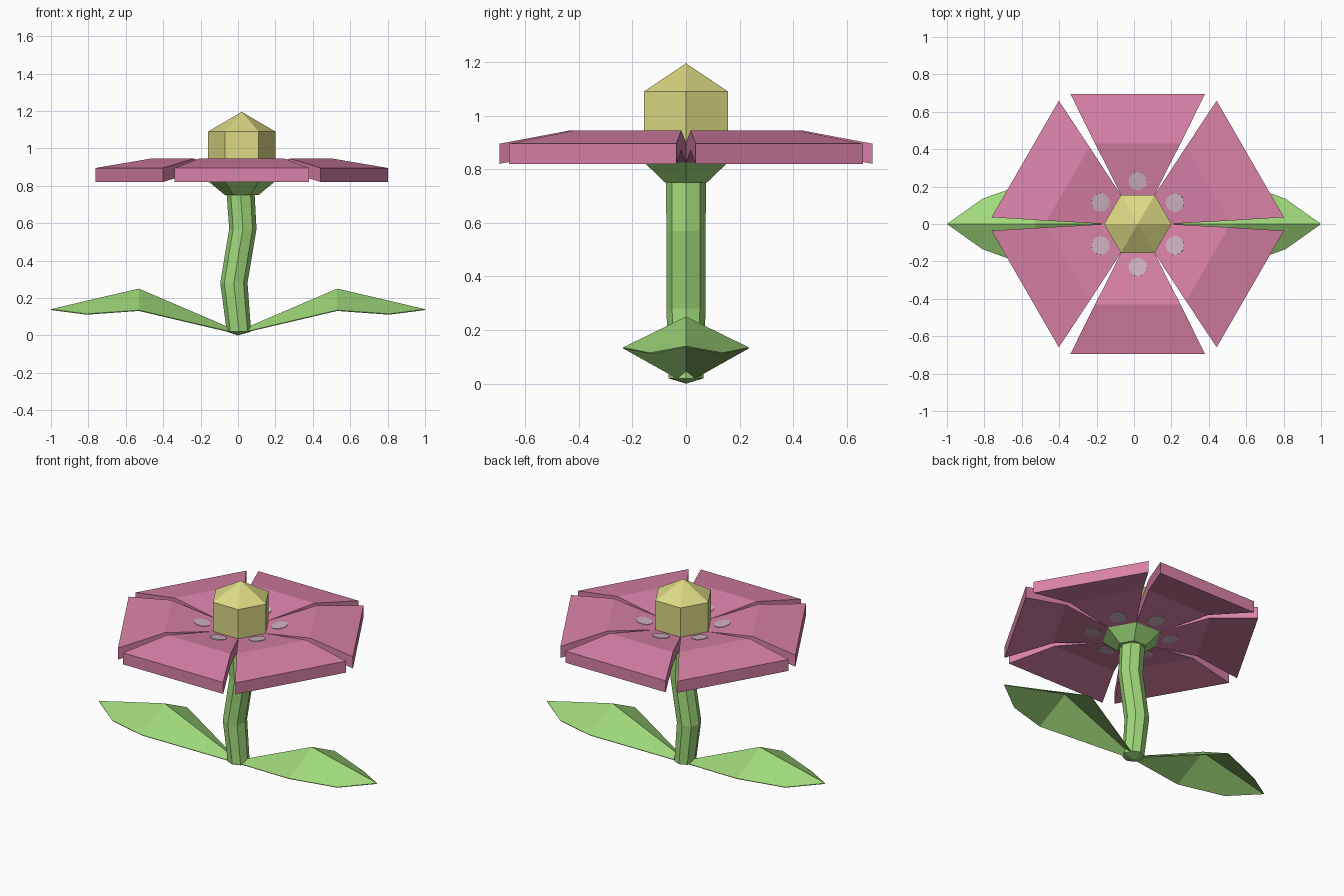
import bpy, bmesh, math
from mathutils import Vector, Matrix

if "Cube" in bpy.data.objects:
    bpy.data.objects.remove(bpy.data.objects["Cube"])

CX = 0.02  # flower head axis


def material(name, rgb):
    m = bpy.data.materials.new(name)
    lin = [((c / 255 + 0.055) / 1.055) ** 2.4 for c in rgb]
    m.diffuse_color = (*lin, 1)
    m.use_nodes = True
    m.node_tree.nodes["Principled BSDF"].inputs["Base Color"].default_value = m.diffuse_color
    return m


GREEN = material("leaf green", (160, 217, 122))
PINK = material("petal pink", (218, 130, 168))
YELLOW = material("centre yellow", (220, 217, 132))
SPOT = material("pale spot", (208, 180, 194))


def finish(bm, name, mat):
    bmesh.ops.remove_doubles(bm, verts=bm.verts, dist=1e-5)
    bmesh.ops.recalc_face_normals(bm, faces=bm.faces)
    me = bpy.data.meshes.new(name)
    bm.to_mesh(me)
    bm.free()
    me.materials.append(mat)
    ob = bpy.data.objects.new(name, me)
    bpy.context.collection.objects.link(ob)
    return ob


def loft(name, sides, rings, mat):
    """Closed tube through rings of (centre x, z, radius)."""
    bm = bmesh.new()
    loops = []
    for x, z, r in rings:
        r = max(r, 1e-7)
        loops.append([bm.verts.new((x + r * math.cos(math.tau * i / sides),
                                    r * math.sin(math.tau * i / sides), z))
                      for i in range(sides)])
    for a, b in zip(loops, loops[1:]):
        for i in range(sides):
            j = (i + 1) % sides
            bm.faces.new((a[i], a[j], b[j], b[i]))
    bm.faces.new(loops[0][::-1])
    bm.faces.new(loops[-1])
    bmesh.ops.dissolve_degenerate(bm, dist=1e-5, edges=bm.edges)
    return finish(bm, name, mat)


# Bent stem with a shallow pointed foot
loft("stem", 8, [(0, 0, 0), (0.005, 0.02, 0.065), (-0.022, 0.28, 0.073),
                 (0.026, 0.57, 0.073), (0.013, 0.77, 0.075)], GREEN)

# Flower base and domed centre
loft("flower_base", 6, [(CX, 0.75, 0.09), (CX, 0.825, 0.18)], GREEN)
loft("flower_centre", 6, [(CX, 0.825, 0.18), (CX, 1.09, 0.18), (CX, 1.195, 0)], YELLOW)

# Petals: bent wedge plates, (radius, half width, top z)
SECTIONS = [(0.155, 0.089, 0.90), (0.43, 0.228, 0.945), (0.695, 0.36, 0.895)]
THICK = 0.075


def petal(name, angle):
    bm = bmesh.new()
    loops = [[bm.verts.new(p) for p in ((r, -w, z), (r, w, z),
                                        (r, w, z - THICK), (r, -w, z - THICK))]
             for r, w, z in SECTIONS]
    for a, b in zip(loops, loops[1:]):
        for i in range(4):
            j = (i + 1) % 4
            bm.faces.new((a[i], a[j], b[j], b[i]))
    bm.faces.new(loops[0])
    bm.faces.new(loops[-1][::-1])
    ob = finish(bm, name, PINK)
    ob.matrix_world = Matrix.Translation((CX, 0, 0)) @ Matrix.Rotation(angle, 4, "Z")


# Spots: thin discs on the upper and lower petal faces
def spot(name, angle, drop):
    (r0, _, z0), (r1, _, z1) = SECTIONS[:2]
    r = 0.23
    slope = (z1 - z0) / (r1 - r0)
    z = z0 + slope * (r - r0) - drop
    bm = bmesh.new()
    bmesh.ops.create_cone(bm, cap_ends=True, segments=12, radius1=0.05,
                          radius2=0.05, depth=0.006)
    ob = finish(bm, name, SPOT)
    ob.matrix_world = (Matrix.Translation((CX, 0, 0)) @ Matrix.Rotation(angle, 4, "Z")
                       @ Matrix.Translation((r, 0, z))
                       @ Matrix.Rotation(-math.atan(slope), 4, "Y"))


for k in range(6):
    ang = math.radians(30 + 60 * k)
    petal(f"petal_{k + 1}", ang)
    spot(f"spot_top_{k + 1}", ang, 0)
    spot(f"spot_under_{k + 1}", ang, THICK)

# Leaves: ridged sheets, (x, half width, ridge z, edge z)
LEAF = [(0.04, 0.03, 0.04, 0.02), (0.53, 0.235, 0.25, 0.135),
        (0.81, 0.135, 0.185, 0.115), (1.0, 0, 0.14, 0.14)]


def leaf(name, side):
    bm = bmesh.new()
    rows = [[bm.verts.new((side * x, y, z)) for y, z in ((-w, e), (0, c), (w, e))]
            for x, w, c, e in LEAF]
    for a, b in zip(rows, rows[1:]):
        for i in range(2):
            bm.faces.new((a[i], b[i], b[i + 1], a[i + 1]))
    bmesh.ops.dissolve_degenerate(bm, dist=1e-5, edges=bm.edges)
    ob = finish(bm, name, GREEN)
    # make the sheet face upward, then give it a little thickness below
    if sum(p.normal.z for p in ob.data.polygons) < 0:
        ob.data.flip_normals()
    sol = ob.modifiers.new("thickness", "SOLIDIFY")
    sol.thickness = 0.005
    sol.offset = -1


leaf("leaf_right", 1)
leaf("leaf_left", -1)
